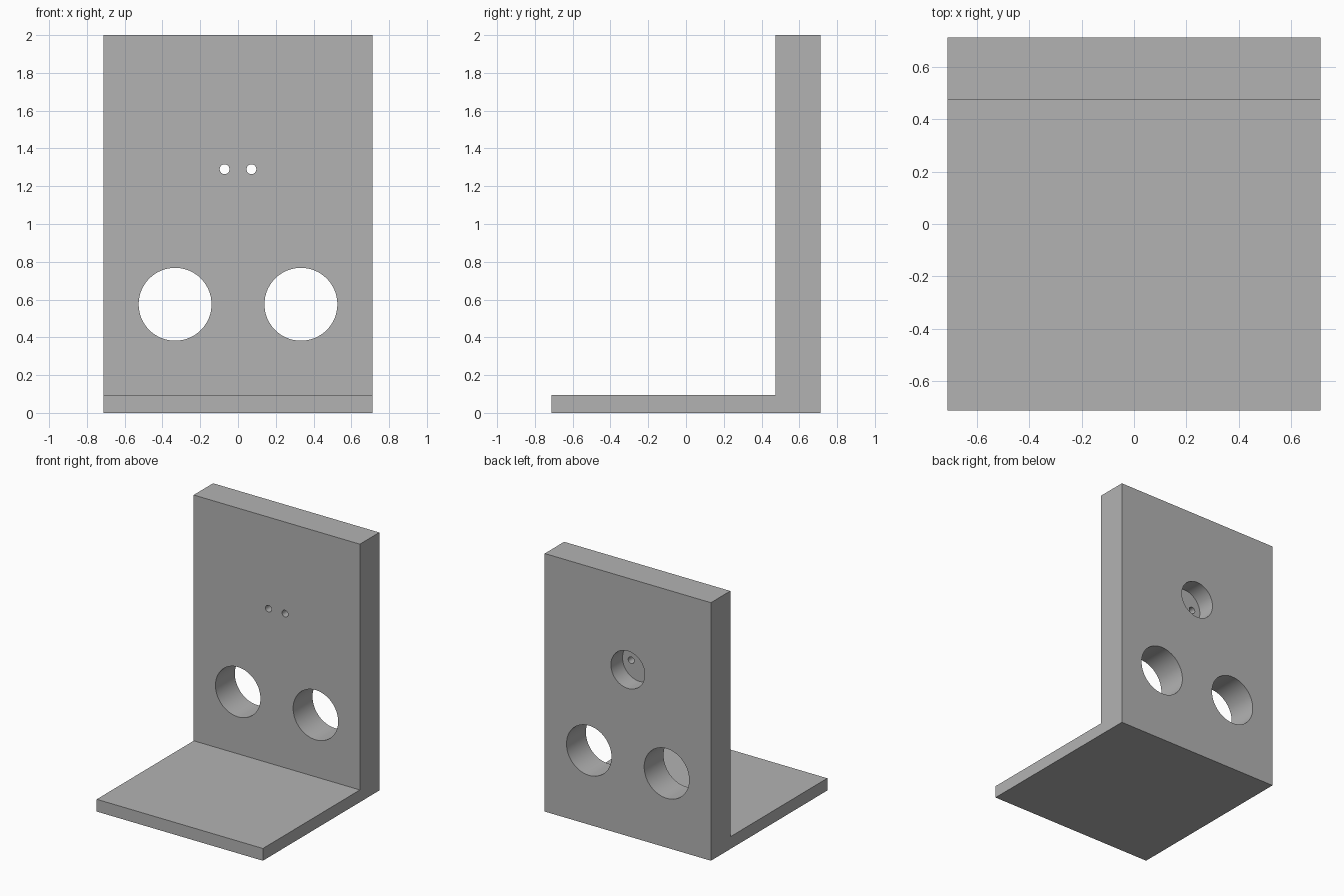
import bpy
import math

cube = bpy.data.objects.get("Cube")
if cube:
    bpy.data.objects.remove(cube, do_unlink=True)

HALF = 0.7125       # half of width and depth
BASE = 0.095        # base thickness
PANEL_Y = 0.475     # front face of the upright

grey = bpy.data.materials.new("plain grey")
grey.use_nodes = True
colour = (0.45, 0.45, 0.45, 1)
grey.diffuse_color = colour
grey.node_tree.nodes["Principled BSDF"].inputs["Base Color"].default_value = colour

# L-shaped bracket, extruded sideways from its side profile
profile = [(-HALF, 0), (HALF, 0), (HALF, 2), (PANEL_Y, 2), (PANEL_Y, BASE), (-HALF, BASE)]
n = len(profile)
verts = [(x, y, z) for x in (-HALF, HALF) for y, z in profile]
faces = [tuple(reversed(range(n))), tuple(range(n, 2 * n))]
faces += [(i, (i + 1) % n, (i + 1) % n + n, i + n) for i in range(n)]
mesh = bpy.data.meshes.new("bracket")
mesh.from_pydata(verts, [], faces)
mesh.materials.append(grey)
bracket = bpy.data.objects.new("bracket", mesh)
bpy.context.collection.objects.link(bracket)


def bore(name, x, z, radius, y0, y1, sides):
    """Cut a round hole along y, from y0 to y1."""
    bpy.ops.mesh.primitive_cylinder_add(
        vertices=sides, radius=radius, depth=y1 - y0,
        location=(x, (y0 + y1) / 2, z), rotation=(math.pi / 2, 0, 0))
    cutter = bpy.context.object
    cutter.name = name
    cutter.data.materials.append(grey)
    cutter.hide_render = True
    bpy.context.view_layer.objects.active = bracket
    mod = bracket.modifiers.new(name, 'BOOLEAN')
    mod.operation = 'DIFFERENCE'
    mod.solver = 'EXACT'
    mod.object = cutter
    bpy.ops.object.modifier_apply(modifier=mod.name)
    bpy.data.objects.remove(cutter, do_unlink=True)


# Round pocket in the back, leaving a thin wall in front
bore("back_pocket", 0, 1.29, 0.145, PANEL_Y + BASE, 0.8, 64)

# Mirrored pairs: large through holes and small pin holes into the pocket
for side, sign in (("left", 1), ("right", -1)):
    bore(side + "_large_hole", sign * 0.333, 0.575, 0.193, 0.4, 0.8, 64)
    bore(side + "_pin_hole", sign * 0.071, 1.29, 0.026, 0.4, 0.65, 32)

bpy.ops.object.select_all(action='DESELECT')
bracket.select_set(True)
bpy.context.view_layer.objects.active = bracket
bpy.ops.object.shade_smooth_by_angle(angle=math.radians(30))
